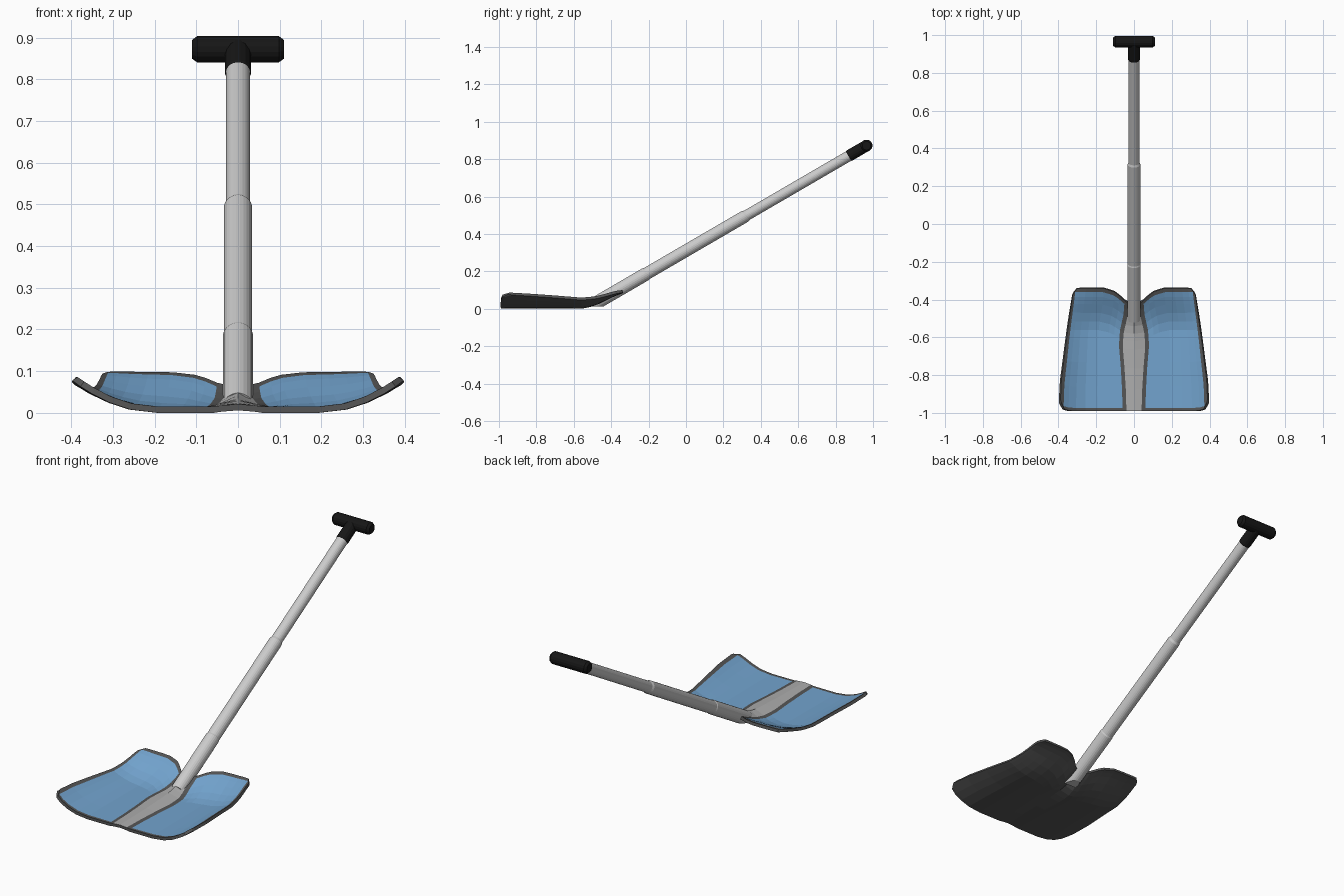
import bpy, bmesh, math
from mathutils import Vector, Matrix

if "Cube" in bpy.data.objects:
    bpy.data.objects.remove(bpy.data.objects["Cube"])

def material(name, rgb):
    m = bpy.data.materials.new(name)
    m.diffuse_color = (*rgb, 1)
    m.use_nodes = True
    m.node_tree.nodes["Principled BSDF"].inputs["Base Color"].default_value = m.diffuse_color
    return m

blue = material("blue", (0.17, 0.37, 0.62))
dark = material("dark_grey", (0.09, 0.09, 0.09))
grey = material("light_grey", (0.42, 0.42, 0.42))
black = material("black", (0.008, 0.008, 0.008))

def lerp(points, y):
    """Piecewise linear lookup in a list of (position, value)."""
    if y <= points[0][0]:
        return points[0][1]
    for (a, p), (b, q) in zip(points, points[1:]):
        if y <= b:
            return p + (q - p) * (y - a) / (b - a)
    return points[-1][1]

def add_object(name, bm, mats):
    me = bpy.data.meshes.new(name)
    bm.to_mesh(me)
    bm.free()
    ob = bpy.data.objects.new(name, me)
    bpy.context.collection.objects.link(ob)
    for m in mats:
        me.materials.append(m)
    return ob

def lathe(name, profile, origin, axis, sides, mat=None, cut_z=None):
    """Closed turned body; profile holds (distance along axis, radius)."""
    bm = bmesh.new()
    rot = Vector((0, 0, 1)).rotation_difference(Vector(axis)).to_matrix()
    rings = []
    for d, r in profile:
        ring = []
        for i in range(sides):
            a = 2 * math.pi * (i + 0.5) / sides
            p = rot @ Vector((r * math.cos(a), r * math.sin(a), d))
            ring.append(bm.verts.new(Vector(origin) + p))
        rings.append(ring)
    for r0, r1 in zip(rings, rings[1:]):
        for i in range(sides):
            j = (i + 1) % sides
            bm.faces.new((r0[i], r0[j], r1[j], r1[i]))
    bm.faces.new(rings[0][::-1])
    bm.faces.new(rings[-1])
    if cut_z is not None:
        bmesh.ops.bisect_plane(bm, geom=bm.verts[:] + bm.edges[:] + bm.faces[:],
                               plane_co=(0, 0, cut_z), plane_no=(0, 0, -1), clear_outer=True)
        bmesh.ops.holes_fill(bm, edges=[e for e in bm.edges if e.is_boundary])
    bmesh.ops.recalc_face_normals(bm, faces=bm.faces[:])
    return add_object(name, bm, [mat] if mat else [])

# Blade: dished sheet with a raised centre rib and dark trim
WIDTH = [(-.99, .385), (-.95, .395), (-.6, .355), (-.36, .325), (-.34, .315)]
RIB = [(-.99, .04), (-.8, .045), (-.6, .06), (-.52, .055), (-.42, .035), (-.34, .03)]
BASE = [(-.99, .015), (-.56, .015), (-.51, .025), (-.46, .044), (-.41, .07), (-.37, .088), (-.34, .098)]
LIFT = [(-.99, .072), (-.9, .07), (-.7, .056), (-.53, .042), (-.45, .025), (-.34, .002)]
RIDGE = [(-.99, .006), (-.75, .01), (-.6, .018), (-.5, .028), (-.42, .03)]
SIDE_T = [0, .1, .2, .4, .6, .75, .87, .95, 1]
REAR = [-.43, -.42, -.405, -.38, -.36, -.342, -.34, -.34, -.34, -.342, -.36]
FRONT = [-.99] * 8 + [-.988, -.98, -.945]
ROWS = [0, .025, .2, .4, .58, .66, .73, .8, .87, .93, .97, 1]

def blade_point(v, k):
    yn = -.99 + .65 * v
    w, a = lerp(WIDTH, yn), lerp(RIB, yn)
    x = (0, a)[k] if k < 2 else a + .02 + (w - a - .02) * SIDE_T[k - 2]
    y = FRONT[k] + (REAR[k] - FRONT[k]) * v
    q = max(0, (x / w - .5) / .5) ** 2
    z = lerp(BASE, y) + lerp(LIFT, y) * q
    if k == 0:
        z += lerp(RIDGE, y)
    elif k == 1:
        z += .003
    return x, y, z

bm = bmesh.new()
n = len(REAR)
grid = []
for v in ROWS:
    row = []
    for k in range(-n + 1, n):
        x, y, z = blade_point(v, abs(k))
        row.append(bm.verts.new((x if k >= 0 else -x, y, z)))
    grid.append(row)
for j in range(len(ROWS) - 1):
    for i in range(2 * n - 2):
        f = bm.faces.new((grid[j][i], grid[j][i + 1], grid[j + 1][i + 1], grid[j + 1][i]))
        cell = i - (n - 1) if i >= n - 1 else n - 2 - i
        if cell == 0:
            f.material_index = 2
        elif cell in (1, n - 2) or j in (0, len(ROWS) - 2):
            f.material_index = 1
blade = add_object("blade", bm, [blue, dark, grey, dark, dark, dark])
sol = blade.modifiers.new("thickness", 'SOLIDIFY')
sol.thickness = .015
sol.offset = -1
sol.material_offset = 3
sol.material_offset_rim = 3

# Telescoping shaft, measured back from the grip centre
GRIP = Vector((0, .965, .872))
AXIS = Vector((0, math.cos(math.radians(30.2)), math.sin(math.radians(30.2))))

def along(y):
    return (y - GRIP.y) / AXIS.y

lathe("shaft_socket", [(along(-.505), .036), (along(-.215), .036), (along(-.208), .033)],
      GRIP, AXIS, 24, cut_z=.012)
lathe("shaft_middle", [(along(-.23), .0335), (along(.315), .0335), (along(.325), .029)], GRIP, AXIS, 24)
lathe("shaft_upper", [(along(.30), .029), (along(.88), .029)], GRIP, AXIS, 24)

# T grip
lathe("grip_stem", [(along(.868), .029), (along(.874), .032), (along(.965), .031)], GRIP, AXIS, 16, black)
lathe("grip_bar", [(-.11, .023), (-.098, .032), (.098, .032), (.11, .023)], GRIP, (1, 0, 0), 16, black)
